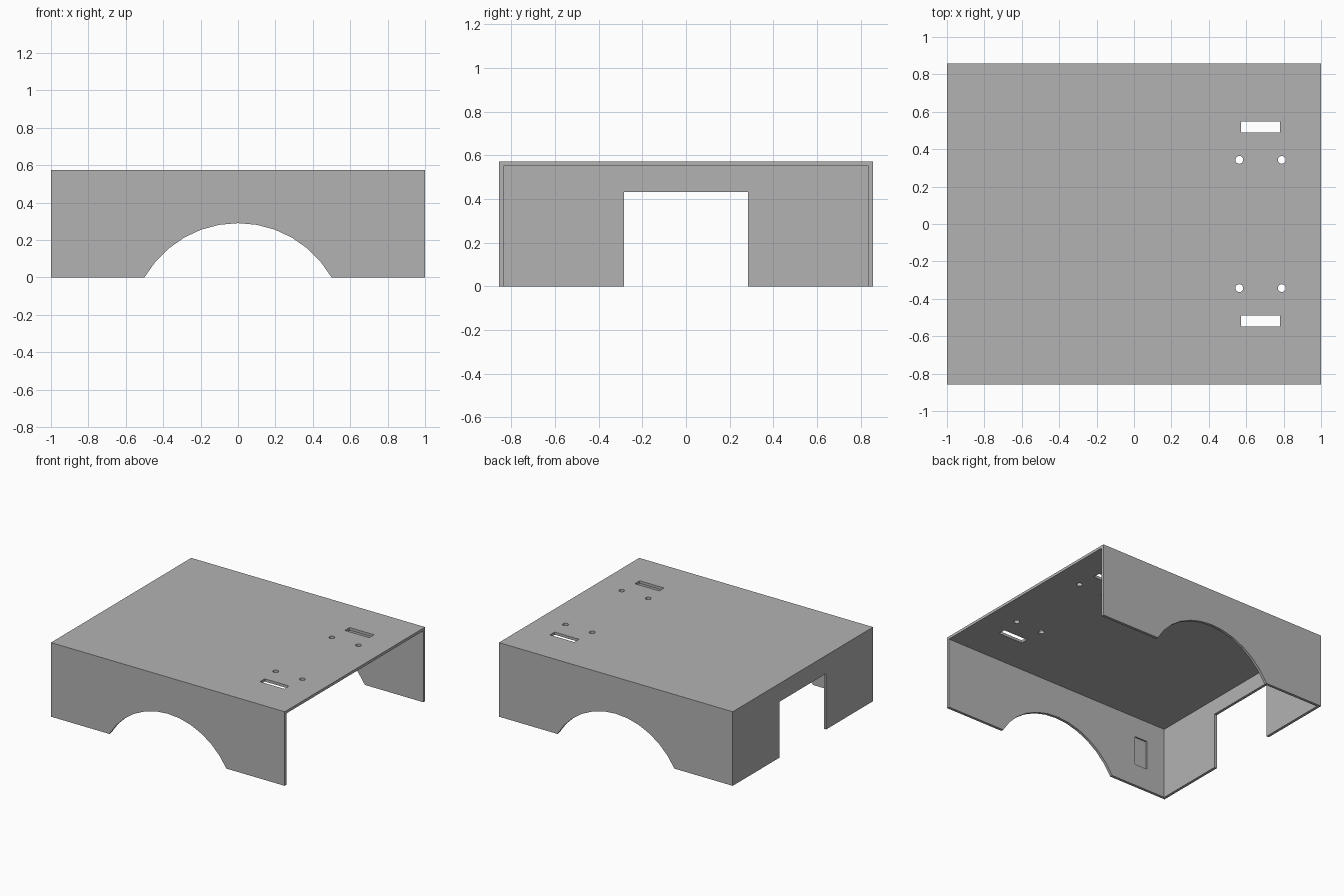
import bpy, bmesh, math
from mathutils import Matrix, Vector

cube = bpy.data.objects.get("Cube")
if cube:
    bpy.data.objects.remove(cube, do_unlink=True)

W, D, H, T = 1.0, 0.857, 0.573, 0.021  # half width, half depth, height, sheet thickness

grey = bpy.data.materials.new("sheet_grey")
grey.use_nodes = True
grey.diffuse_color = (0.45, 0.45, 0.45, 1)
grey.node_tree.nodes["Principled BSDF"].inputs["Base Color"].default_value = (0.45, 0.45, 0.45, 1)


def to_object(name, bm):
    bmesh.ops.recalc_face_normals(bm, faces=bm.faces)
    mesh = bpy.data.meshes.new(name)
    bm.to_mesh(mesh)
    bm.free()
    mesh.materials.append(grey)
    obj = bpy.data.objects.new(name, mesh)
    bpy.context.collection.objects.link(obj)
    return obj


def box(name, lo, hi):
    lo, hi = Vector(lo), Vector(hi)
    bm = bmesh.new()
    bmesh.ops.create_cube(bm, size=1, matrix=Matrix.Translation((lo + hi) / 2)
                          @ Matrix.Diagonal((*(hi - lo), 1)))
    return to_object(name, bm)


def cylinder(name, centre, radius, length, sides, turn=Matrix()):
    bm = bmesh.new()
    bmesh.ops.create_cone(bm, cap_ends=True, segments=sides, radius1=radius, radius2=radius,
                          depth=length, matrix=Matrix.Translation(centre) @ turn)
    return to_object(name, bm)


# Solid block that becomes the folded cover
cover = box("cover_shell", (-W, -D, 0), (W, D, H))

# Cavity, open at the bottom and on the +x end, and the end doorway
cutters = [
    box("cavity_cutter", (-W + T, -D + T, -0.2), (W + 0.2, D - T, H - T)),
    box("doorway_cutter", (-W - 0.2, -0.285, -0.2), (-W + 0.2, 0.285, 0.432)),
]

# Arches through both side walls, a vertex at the crown
cutters.append(cylinder("arch_cutter", (0, 0, -0.286), 0.576, 3, 36,
                        Matrix.Rotation(math.radians(90), 4, "X")))

# Slots and screw holes in the top, shallow pockets inside the side walls
for s in (-1, 1):
    ys = sorted((s * 0.49, s * 0.548))
    cutters.append(box("slot_cutter", (0.572, ys[0], 0.4), (0.78, ys[1], 0.8)))
    for x in (0.563, 0.79):
        cutters.append(cylinder("hole_cutter", (x, s * 0.343, H), 0.021, 0.3, 20))
    ys = sorted((s * 0.8, s * (D - T / 2)))
    cutters.append(box("pocket_cutter", (-0.82, ys[0], 0.17), (-0.71, ys[1], 0.395)))

for cutter in cutters:
    cutter.hide_render = True
    mod = cover.modifiers.new(cutter.name, "BOOLEAN")
    mod.operation = "DIFFERENCE"
    mod.solver = "EXACT"
    mod.object = cutter

# Bake the cuts and drop the helpers
bpy.context.view_layer.update()
cut = bpy.data.meshes.new_from_object(cover.evaluated_get(bpy.context.evaluated_depsgraph_get()))
cover.modifiers.clear()
cover.data = cut
for cutter in cutters:
    bpy.data.objects.remove(cutter, do_unlink=True)
